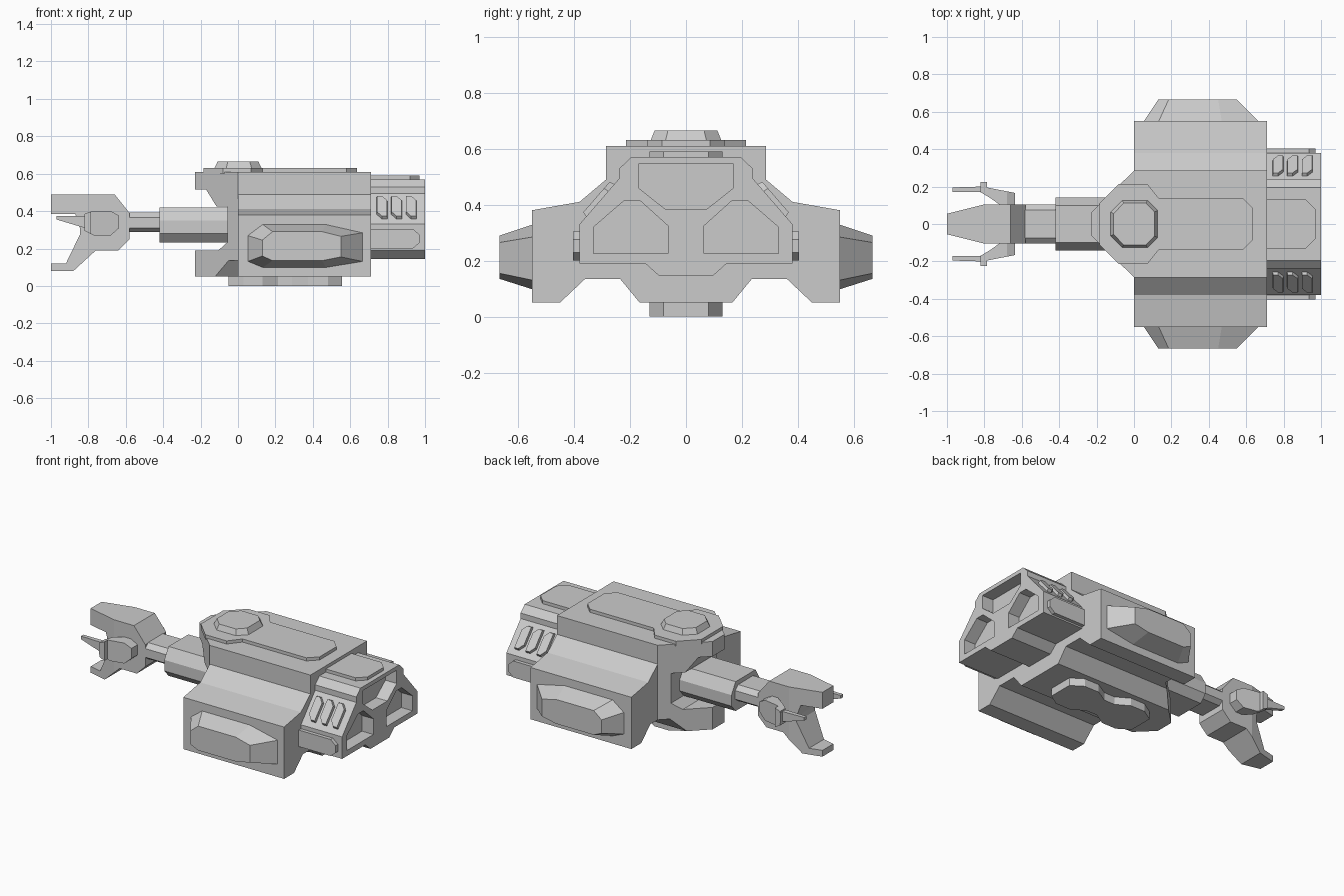
import bpy, bmesh
from mathutils import Vector

if "Cube" in bpy.data.objects:
    bpy.data.objects.remove(bpy.data.objects["Cube"])


def loft(name, ring_a, ring_b):
    """Closed solid between two rings of 3D points."""
    bm = bmesh.new()
    a = [bm.verts.new(p) for p in ring_a]
    b = [bm.verts.new(p) for p in ring_b]
    bm.faces.new(a)
    bm.faces.new(b)
    n = len(a)
    for i in range(n):
        j = (i + 1) % n
        bm.faces.new((a[i], a[j], b[j], b[i]))
    bmesh.ops.recalc_face_normals(bm, faces=bm.faces)
    me = bpy.data.meshes.new(name)
    bm.to_mesh(me)
    bm.free()
    ob = bpy.data.objects.new(name, me)
    bpy.context.collection.objects.link(ob)
    return ob


def at(axis, p, d):
    a, b = p
    return {'X': (d, a, b), 'Y': (a, d, b), 'Z': (a, b, d)}[axis]


def prism(name, axis, pts, lo, hi, top=None):
    """Extrude a 2D outline along an axis, optionally to a different end outline."""
    return loft(name, [at(axis, p, lo) for p in pts], [at(axis, p, hi) for p in top or pts])


def sym(half):
    """Close an outline by mirroring the first coordinate."""
    return half + [(-a, b) for a, b in reversed(half)]


def symy(half):
    """Close an outline by mirroring the second coordinate."""
    return half + [(a, -b) for a, b in reversed(half)]


def boolean(ob, cutter, op):
    m = ob.modifiers.new("cut", 'BOOLEAN')
    m.operation, m.object, m.solver = op, cutter, 'EXACT'
    bpy.context.view_layer.objects.active = ob
    bpy.ops.object.modifier_apply(modifier=m.name)
    bpy.data.objects.remove(cutter)


def mirror(ob):
    m = ob.modifiers.new("mirror", 'MIRROR')
    m.use_axis = (False, True, False)
    return ob


# Main hull
prism("hull", 'X', sym([(.165, .05), (.235, .135), (.36, .135), (.45, .05), (.55, .05),
                        (.55, .38), (.38, .41), (.285, .49), (.285, .61)]), 0, .71)

# Notched nose: side profile trimmed by plan and keel section
nose = prism("nose", 'Y', [(-.23, .61), (-.23, .515), (-.17, .515), (-.115, .425), (-.055, .425),
                           (-.055, .235), (-.105, .19), (-.23, .19), (-.23, .05), (.1, .05),
                           (.1, .61)], -.5, .5)
boolean(nose, prism("plan", 'Z', symy([(0, .285), (-.24, .05)]), -.5, 1), 'INTERSECT')
boolean(nose, prism("keel", 'X', sym([(.124, 0), (.235, .135), (.3, .135), (.3, 1)]), -.5, .5),
        'INTERSECT')

# Deck plate and hatch dome
prism("deck_plate", 'Z', symy([(-.185, .11), (-.08, .215), (.07, .215), (.13, .14),
                               (.58, .14), (.635, .085)]), .60, .63)
octo = symy([(-.13, .065), (-.065, .13), (.075, .13), (.13, .075)])
prism("hatch_dome", 'Z', octo, .62, .665, [(x * .84, y * .86) for x, y in octo])

# Belly pad: two joined octagons
prism("belly_pad", 'Z', symy([(-.05, .08), (.03, .13), (.13, .13), (.215, .08), (.29, .08),
                              (.375, .13), (.48, .13), (.555, .08)]), 0, .06)

# Side pods
mirror(prism("side_pod", 'Y',
             [(.05, .27), (.13, .33), (.47, .33), (.67, .285), (.67, .13), (.47, .097),
              (.13, .097), (.05, .13)], .545, .665,
             [(.13, .245), (.185, .29), (.45, .29), (.55, .265), (.55, .155), (.45, .135),
              (.185, .135), (.13, .16)]))

# Engine block with three recesses
engine = prism("engine_block", 'X', sym([(.095, .145), (.145, .19), (.38, .19), (.38, .33),
                                         (.237, .495), (.237, .53), (.195, .57)]), .71, 1)
boolean(engine, prism("cut_top", 'X', sym([(.075, .385), (.17, .46), (.17, .545)]), .92, 1.1),
        'DIFFERENCE')
for s in (1, -1):
    pts = [(.33, .225), (.065, .225), (.065, .325), (.165, .415), (.22, .415), (.33, .32)]
    boolean(engine, prism("cut_low", 'X', [(s * y, z) for y, z in pts], .92, 1.1), 'DIFFERENCE')

# Engine panels
prism("engine_top_panel", 'Z', symy([(.71, .13), (.92, .13), (.97, .08)]), .56, .59)
mirror(prism("engine_side_panel", 'Y', [(.71, .2), (.935, .2), (.97, .23), (.97, .275),
                                        (.935, .305), (.71, .305)], .37, .403))

# Vent ribs on the sloped engine sides
origin = Vector((0, .237, .495))
down, out = Vector((0, .656, -.757)), Vector((0, .757, .656))
rib = [(-.03, .026), (0, .026), (.03, .06), (.03, .185), (0, .185), (-.03, .15)]
for i, x in enumerate((.77, .848, .926)):
    def ring(k, h):
        return [Vector((x + u * k, 0, 0)) + origin + down * (.105 + (v - .105) * k) + out * h
                for u, v in rib]
    mirror(loft(f"vent_rib_{i + 1}", ring(1, -.01), ring(.9, .018)))

# Arm: thick sleeve and thin rod
prism("arm_sleeve", 'X', sym([(.1, .233), (.142, .28), (.142, .35), (.1, .42)]), -.42, -.04)
prism("arm_rod", 'X', sym([(.075, .288), (.105, .31), (.105, .365), (.075, .392)]), -.62, -.41)

# Claw jaws
claw = prism("claw", 'Y', [(-1, .49), (-.66, .49), (-.58, .39), (-.58, .25), (-.64, .19),
                           (-.76, .19), (-.88, .08), (-1, .08), (-1, .12), (-.92, .12),
                           (-.845, .275), (-.845, .31), (-.87, .385), (-1, .385)], -.3, .3)
boolean(claw, prism("plan", 'Z', symy([(-1.04, .045), (-.8, .105), (-.5, .105)]), 0, 1),
        'INTERSECT')

# Side fingers
finger = prism("side_finger", 'Y', [(-.97, .375), (-.82, .375), (-.82, .385), (-.78, .4),
                                    (-.68, .4), (-.635, .375), (-.635, .31), (-.68, .27),
                                    (-.77, .27), (-.82, .295), (-.82, .31), (-.97, .355)], 0, .3)
boolean(finger, prism("plan", 'Z', [(-.63, .09), (-.63, .165), (-.785, .195), (-.785, .225),
                                    (-.822, .225), (-.822, .2), (-.98, .195), (-.98, .172),
                                    (-.82, .17), (-.77, .14), (-.7, .09)], 0, 1), 'INTERSECT')
mirror(finger)
